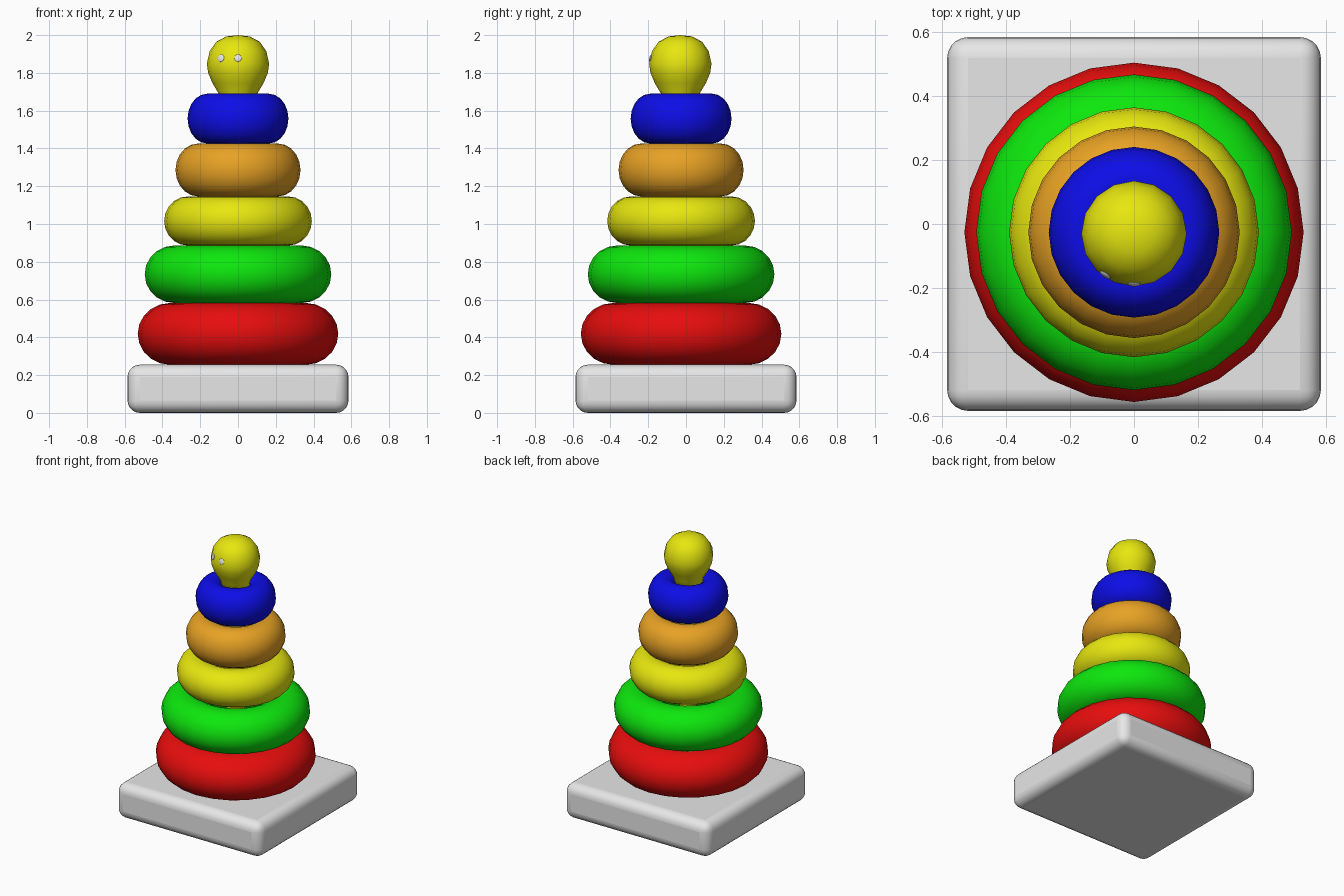
import bpy, bmesh, math
from mathutils import Vector

if "Cube" in bpy.data.objects:
    bpy.data.objects.remove(bpy.data.objects["Cube"])

def material(name, rgb):
    m = bpy.data.materials.new(name)
    m.diffuse_color = (*rgb, 1)
    m.use_nodes = True
    m.node_tree.nodes["Principled BSDF"].inputs["Base Color"].default_value = m.diffuse_color
    return m

grey = material("light grey", (0.8, 0.8, 0.8))
red = material("red", (0.8, 0.004, 0.004))
green = material("green", (0.004, 0.8, 0.004))
yellow = material("yellow", (0.8, 0.8, 0.005))
orange = material("orange", (0.8, 0.36, 0.018))
blue = material("blue", (0.004, 0.004, 0.8))

CY = -0.026  # the stack sits slightly forward on the base

def finish(name, mat):
    o = bpy.context.object
    o.name = name
    o.data.materials.append(mat)
    return o

def lathe(name, profile, segs, y, mat):
    """Spin an (r, z) profile around the vertical axis."""
    bm = bmesh.new()
    vs = [bm.verts.new((r, 0, z)) for r, z in profile]
    es = [bm.edges.new(p) for p in zip(vs, vs[1:])]
    bmesh.ops.spin(bm, geom=vs + es, cent=(0, 0, 0), axis=(0, 0, 1),
                   angle=math.tau, steps=segs, use_duplicate=False)
    bmesh.ops.remove_doubles(bm, verts=bm.verts, dist=1e-5)
    bmesh.ops.recalc_face_normals(bm, faces=bm.faces)
    for f in bm.faces:
        f.smooth = True
    me = bpy.data.meshes.new(name)
    bm.to_mesh(me)
    bm.free()
    o = bpy.data.objects.new(name, me)
    o.location.y = y
    me.materials.append(mat)
    bpy.context.collection.objects.link(o)
    return o

# square base with rounded edges
bpy.ops.mesh.primitive_cube_add(size=1, location=(0, 0, 0.1275))
base = finish("base", grey)
base.scale = (1.17, 1.17, 0.255)
bpy.ops.object.transform_apply(location=False, rotation=False, scale=True)
bev = base.modifiers.new("round", "BEVEL")
bev.width, bev.segments = 0.065, 5
bpy.ops.object.shade_smooth_by_angle(angle=math.radians(40))

# stacked rings: outer radius, radial thickness, bottom, top
for name, outer, t, z0, z1, mat in [
    ("red_ring", 0.531, 0.172, 0.255, 0.582, red),
    ("green_ring", 0.494, 0.155, 0.582, 0.886, green),
    ("yellow_ring", 0.391, 0.125, 0.886, 1.146, yellow),
    ("orange_ring", 0.331, 0.120, 1.146, 1.426, orange),
    ("blue_ring", 0.267, 0.104, 1.426, 1.690, blue),
]:
    n = 20
    prof = [(outer - t + t * math.cos(math.tau * i / n),
             (z0 + z1) / 2 + (z1 - z0) / 2 * math.sin(math.tau * i / n))
            for i in range(n + 1)]
    lathe(name, prof, 24, CY, mat)

# pole through the rings
bpy.ops.mesh.primitive_cylinder_add(vertices=16, radius=0.06, depth=1.4,
                                    location=(0, CY, 0.95))
finish("pole", yellow)
bpy.ops.object.shade_smooth_by_angle()

# pear-shaped knob
lathe("knob", [(0, 2.0), (0.062, 1.993), (0.115, 1.965), (0.15, 1.915),
               (0.165, 1.848), (0.158, 1.80), (0.135, 1.745), (0.102, 1.69),
               (0.085, 1.62), (0, 1.6)], 16, -0.03, yellow)

# two small eyes, flush with the front of the knob
for name, x in (("left_eye", -0.09), ("right_eye", 0.0)):
    y = -0.03 - math.sqrt(0.158 ** 2 - x * x)
    bpy.ops.mesh.primitive_uv_sphere_add(segments=16, ring_count=10, radius=0.02,
                                         location=(x, y, 1.878))
    eye = finish(name, grey)
    n = Vector((x, y + 0.03, 0.04))
    eye.rotation_euler = n.to_track_quat("Z", "Y").to_euler()
    eye.scale.z = 0.3
    bpy.ops.object.shade_smooth_by_angle()
